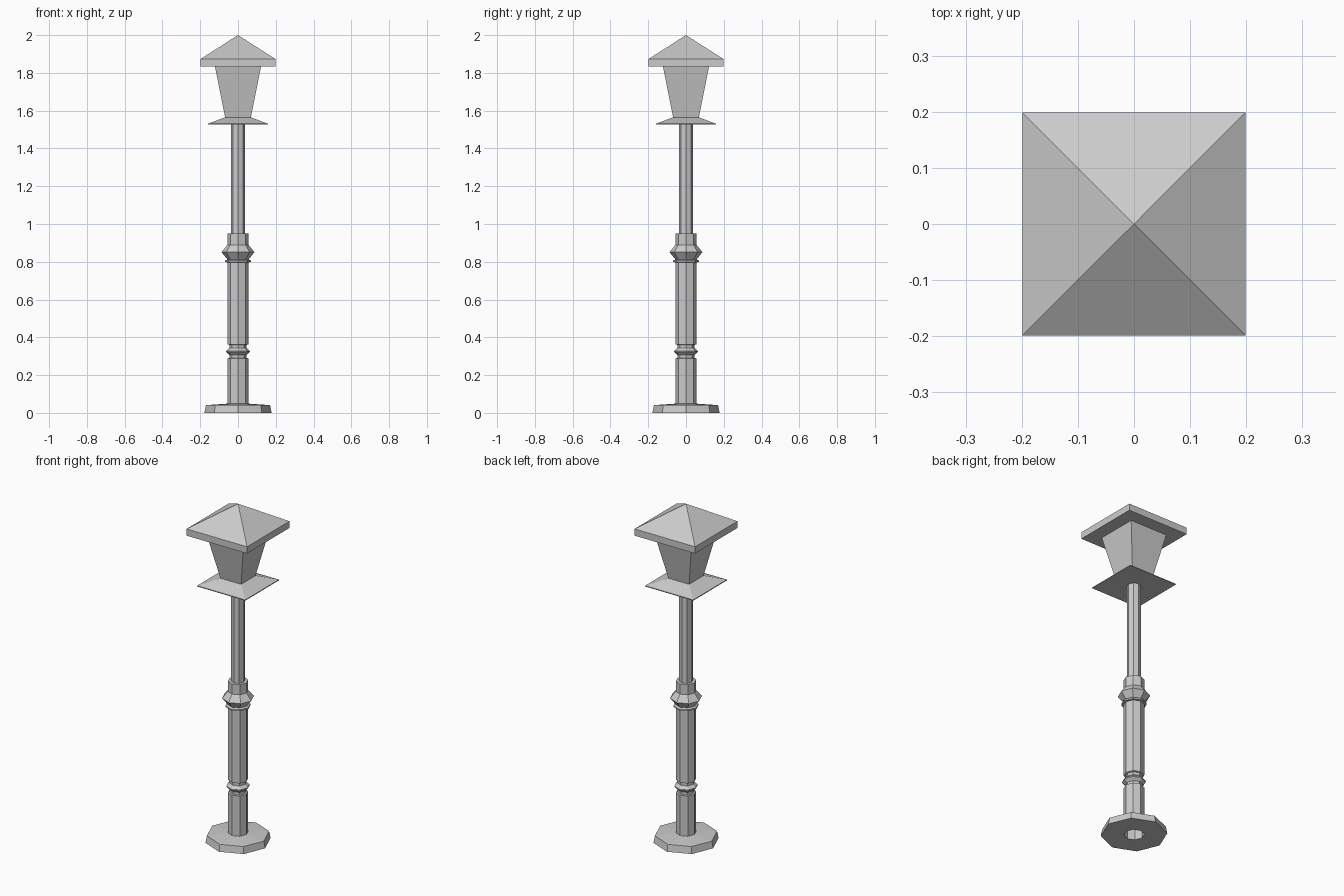
import bpy, bmesh, math

if "Cube" in bpy.data.objects:
    bpy.data.objects.remove(bpy.data.objects["Cube"])


def loft(name, profile, sides, cap_bottom=True, cap_top=True):
    """Stack of regular polygon rings from (size, z) pairs; size 0 is an apex.
    Four-sided parts lie square to the axes and take half width as size."""
    turn, grow = (math.pi / 4, math.sqrt(2)) if sides == 4 else (0, 1)
    bm = bmesh.new()
    rings = []
    for r, z in profile:
        if r == 0:
            rings.append([bm.verts.new((0, 0, z))])
            continue
        angles = [turn + 2 * math.pi * i / sides for i in range(sides)]
        rings.append([bm.verts.new((r * grow * math.cos(a), r * grow * math.sin(a), z))
                      for a in angles])
    for low, high in zip(rings, rings[1:]):
        for i in range(sides):
            j = (i + 1) % sides
            if len(high) == 1:
                bm.faces.new((low[i], low[j], high[0]))
            else:
                bm.faces.new((low[i], low[j], high[j], high[i]))
    if cap_bottom:
        bm.faces.new(rings[0][::-1])
    if cap_top and len(rings[-1]) > 1:
        bm.faces.new(rings[-1])
    mesh = bpy.data.meshes.new(name)
    bm.to_mesh(mesh)
    bm.free()
    obj = bpy.data.objects.new(name, mesh)
    bpy.context.collection.objects.link(obj)
    return obj


# Octagonal foot, with a hole in the underside where the hollow post passes
loft("foot", [(0.055, 0), (0.178, 0), (0.17, 0.041), (0.055, 0.049)], 8, False, False)

# Lower post with its two moulded rings, open at the bottom
loft("lower_post", [
    (0.055, 0), (0.055, 0.288), (0.046, 0.29), (0.046, 0.306),
    (0.063, 0.322), (0.063, 0.328), (0.046, 0.344), (0.046, 0.36),
    (0.055, 0.363), (0.055, 0.797),
    (0.068, 0.798), (0.068, 0.807), (0.056, 0.812),
    (0.087, 0.851), (0.056, 0.89), (0.056, 0.95), (0.038, 0.95),
], 8, False, False)

# Slim upper pole
loft("upper_pole", [(0.038, 0.95), (0.038, 1.528)], 8, False, False)

# Square lantern: tray, flared body and pyramid roof
loft("lantern_tray", [(0.158, 1.526), (0.158, 1.531), (0.068, 1.565)], 4, True, False)
loft("lantern_body", [(0.068, 1.565), (0.122, 1.833)], 4, False, False)
loft("lantern_roof", [(0.199, 1.833), (0.199, 1.873), (0, 2.0)], 4)
